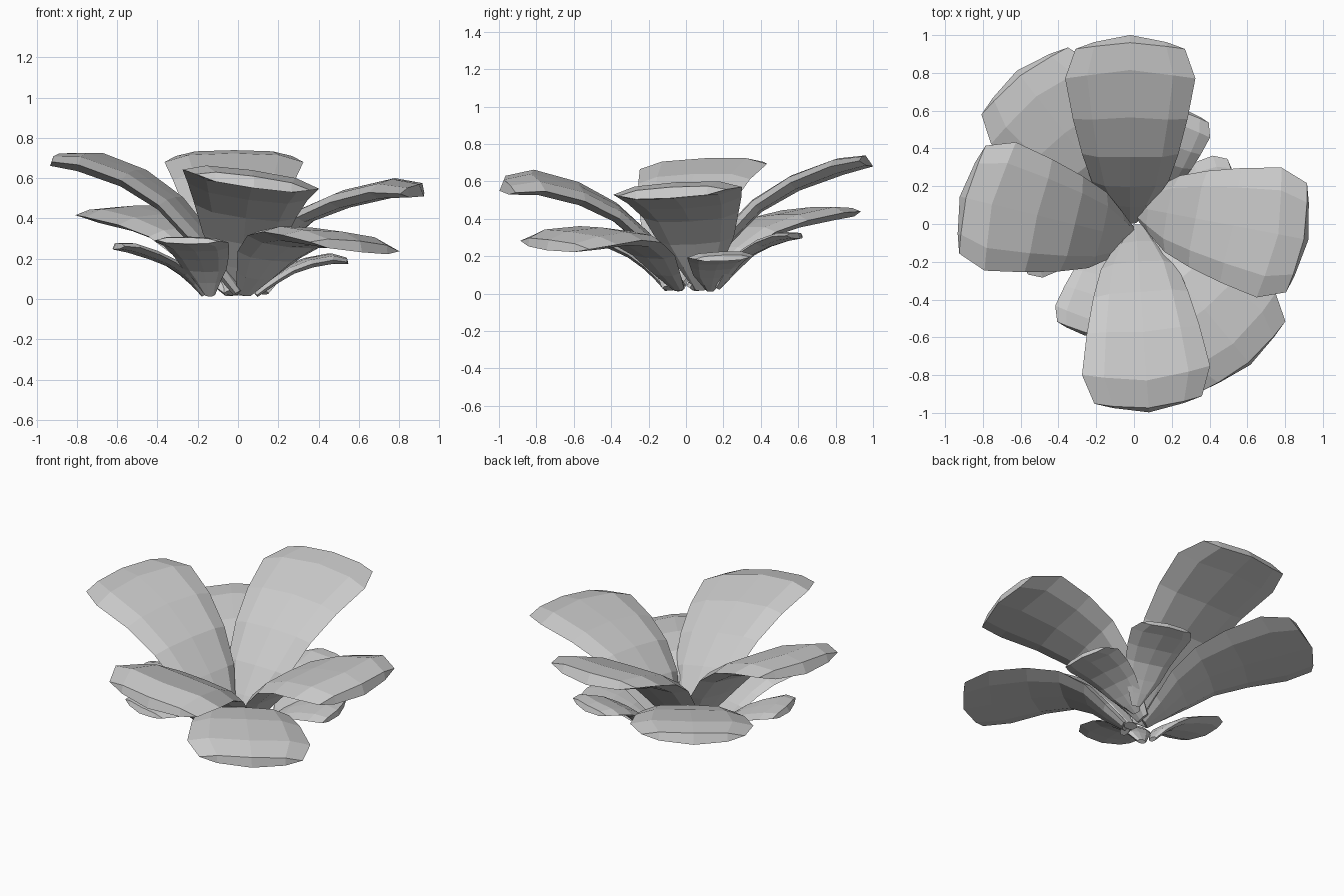
import bpy, bmesh
from mathutils import Vector

if "Cube" in bpy.data.objects:
    bpy.data.objects.remove(bpy.data.objects["Cube"])

# Fraction along leaf, half width factor, half thickness factor
STATIONS = [(0, .14, .5), (.1, .36, .75), (.21, .59, .85), (.36, .74, .9), (.55, .88, 1),
            (.77, 1, 1), (.93, .84, .65)]
# Forward bulge in the middle of a ring, as a fraction of length
BULGE = [0, 0, 0, .01, .03, .06, .04]
# Lens cross-section: (across, through thickness)
LENS = [(-1, 0), (-.66, .8), (0, 1), (.66, .8), (1, 0), (.66, -.8), (0, -1), (-.66, -.8)]


def leaf(name, base, tip, heights, half, thick, roll):
    """Arching pillow-like leaf; heights are the centre line z at each station."""
    b, t = Vector(base), Vector(tip)
    d = (t - b).normalized()
    length = (t - b).length
    fwd, side = Vector((d.x, d.y, 0)), Vector((-d.y, d.x, roll))
    bm = bmesh.new()
    rings = []
    last = len(STATIONS) - 1
    for i, (s, w, k) in enumerate(STATIONS):
        i0, i1 = max(i - 1, 0), min(i + 1, last)
        run = (STATIONS[i1][0] - STATIONS[i0][0]) * length
        rise = heights[i1] - heights[i0]
        normal = (Vector((0, 0, 1)) * run - fwd * rise).normalized()
        ring = []
        for u, v in LENS:
            bulge = BULGE[i]
            if i == last and v < 0:
                bulge = .07  # blunt end sloping under
            along = s * length + length * bulge * (1 - abs(u) ** 1.5)
            p = Vector((b.x, b.y, heights[i])) + fwd * along
            p += side * (u * w * half) + normal * (v * k * thick)
            p.z = max(p.z, 0)
            ring.append(bm.verts.new(p))
        rings.append(ring)
    n = len(LENS)
    for r0, r1 in zip(rings, rings[1:]):
        for j in range(n):
            bm.faces.new((r0[j], r0[(j + 1) % n], r1[(j + 1) % n], r1[j]))
    # end caps
    for a in (rings[0], rings[-1]):
        for q in ((0, 1, 7), (1, 2, 6, 7), (2, 3, 5, 6), (3, 4, 5)):
            bm.faces.new([a[j] for j in q])
    bmesh.ops.recalc_face_normals(bm, faces=bm.faces)
    mesh = bpy.data.meshes.new(name)
    bm.to_mesh(mesh)
    bm.free()
    bpy.context.collection.objects.link(bpy.data.objects.new(name, mesh))


# Four large upper leaves
leaf("large_leaf_back", (-.02, .02), (-.02, .995), (.03, .17, .31, .47, .592, .68, .71), .345, .046, 0)
leaf("large_leaf_left", (.0, -.08), (-.92, .145), (.03, .17, .31, .475, .6, .68, .693), .35, .046, -.04)
leaf("large_leaf_right", (.01, .09), (.925, -.085), (.03, .16, .29, .42, .498, .55, .54), .35, .046, .06)
leaf("large_leaf_front", (.01, -.02), (.08, -1.0), (.03, .17, .30, .435, .535, .595, .58), .34, .046, -.14)

# Two medium leaves filling opposite corners
leaf("medium_leaf_back_left", (-.03, .05), (-.62, .81), (.03, .12, .22, .32, .38, .42, .428), .345, .044, -.04)
leaf("medium_leaf_front_right", (.03, -.04), (.62, -.75), (.03, .12, .22, .295, .31, .29, .26), .345, .044, -.08)

# Four small lower leaves set out from the centre
leaf("small_leaf_front", (-.14, -.1), (-.26, -.59), (.02, .09, .15, .21, .26, .285, .29), .19, .025, -.02)
leaf("small_leaf_left", (-.17, -.04), (-.62, -.12), (.02, .08, .13, .18, .22, .255, .262), .185, .025, 0)
leaf("small_leaf_right", (.09, .13), (.55, .2), (.02, .06, .10, .145, .18, .2, .19), .18, .025, .04)
leaf("small_leaf_back", (.13, .17), (.26, .61), (.03, .09, .15, .22, .27, .305, .31), .18, .025, 0)
